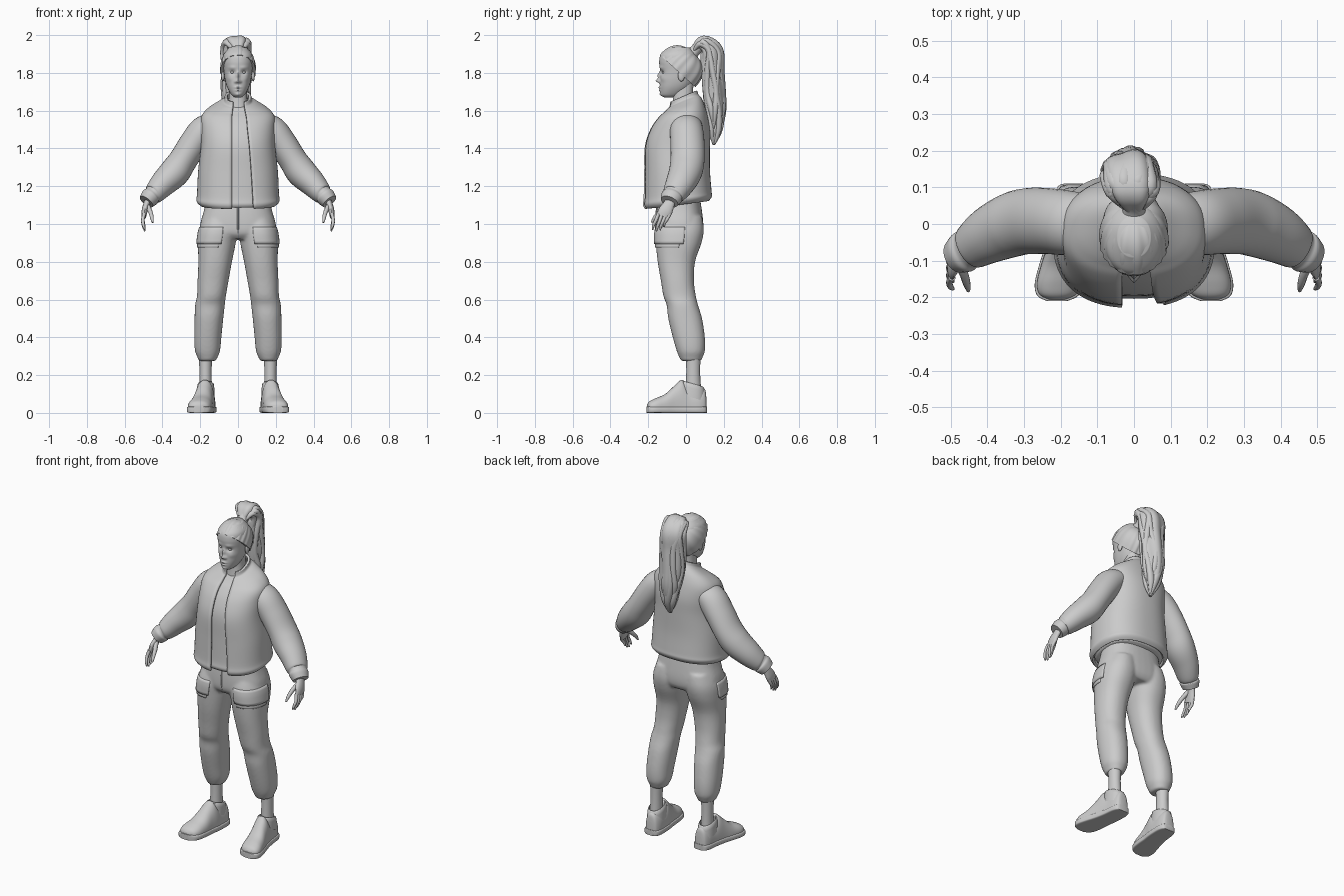
import bpy, math, random
from math import sin, cos, pi, exp, asin
from mathutils import Vector

random.seed(4)
cube = bpy.data.objects.get("Cube")
if cube:
    bpy.data.objects.remove(cube)

grey = bpy.data.materials.new("plain grey")
grey.use_nodes = True
COLOUR = (0.6, 0.6, 0.6, 1)
grey.diffuse_color = COLOUR
grey.node_tree.nodes["Principled BSDF"].inputs["Base Color"].default_value = COLOUR


def spline(rows, k=5):
    """Catmull-Rom resampling of rows of numbers."""
    out = []
    for i in range(len(rows) - 1):
        a, b, c, d = rows[max(i - 1, 0)], rows[i], rows[i + 1], rows[min(i + 2, len(rows) - 1)]
        for s in range(k):
            t = s / k
            out.append([q + t * (r - p) / 2 + t * t * (p - 2.5 * q + 2 * r - w / 2)
                        + t ** 3 * (1.5 * (q - r) + (w - p) / 2)
                        for p, q, r, w in zip(a, b, c, d)])
    return out + [list(rows[-1])]


def power(v, p):
    return math.copysign(abs(v) ** (2 / p), v)


def loft(name, rings, closed=True, mirror=False, caps=True):
    """Skin a stack of equally long point rings."""
    n = len(rings[0])
    faces = [(r * n + i, r * n + (i + 1) % n, (r + 1) * n + (i + 1) % n, (r + 1) * n + i)
             for r in range(len(rings) - 1) for i in range(n if closed else n - 1)]
    if closed and caps:
        last = (len(rings) - 1) * n
        faces += [tuple(range(n))[::-1], tuple(range(last, last + n))]
    mesh = bpy.data.meshes.new(name)
    mesh.from_pydata([tuple(v) for ring in rings for v in ring], [], faces)
    mesh.materials.append(grey)
    obj = bpy.data.objects.new(name, mesh)
    bpy.context.collection.objects.link(obj)
    bpy.ops.object.select_all(action="DESELECT")
    obj.select_set(True)
    bpy.context.view_layer.objects.active = obj
    bpy.ops.object.mode_set(mode="EDIT")
    bpy.ops.mesh.select_all(action="SELECT")
    bpy.ops.mesh.normals_make_consistent(inside=False)
    bpy.ops.object.mode_set(mode="OBJECT")
    bpy.ops.object.shade_smooth_by_angle(angle=math.radians(50))
    if mirror:
        obj.modifiers.new("mirror", "MIRROR")
    return obj


def level(z, x0, x1, y0, y1, p=2.3, n=40, tilt=0, t0=0, t1=None):
    """Horizontal rounded section, starting at the front."""
    cx, cy, rx, ry = (x0 + x1) / 2, (y0 + y1) / 2, (x1 - x0) / 2, (y1 - y0) / 2
    full = t1 is None
    pts = []
    for i in range(n):
        t = 2 * pi * i / n if full else t0 + (t1 - t0) * i / (n - 1)
        dy = -ry * power(cos(t), p)
        pts.append(Vector((cx + rx * power(sin(t), p), cy + dy, z + tilt * dy)))
    return pts


def tube(name, rows, n=20, mirror=False, k=5, ridge=0, side=(0, 1, 0)):
    """Tube along x, y, z with a radius along 'side' and one across it."""
    rows = spline(rows, k)
    pts = [Vector(r[:3]) for r in rows]
    rings = []
    for i, r in enumerate(rows):
        d = (pts[min(i + 1, len(pts) - 1)] - pts[max(i - 1, 0)]).normalized()
        v = d.cross(Vector(side)).normalized()
        u = v.cross(d)
        ring = []
        for j in range(n):
            a = 2 * pi * j / n
            w = 1 + ridge * sin(5 * a + i * 0.15)
            ring.append(pts[i] + (u * cos(a) * r[3] + v * sin(a) * r[4]) * w)
        rings.append(ring)
    return loft(name, rings, mirror=mirror)


def ball(name, x, y, z, rx, ry, rz, mirror=False):
    rings = [level(z - rz * cos(a), x - rx * sin(a), x + rx * sin(a), y - ry * sin(a), y + ry * sin(a), 2, 20)
             for a in [pi * (i + 0.1) / 12.2 for i in range(13)]]
    return loft(name, rings, mirror=mirror)


# Head: stacked sections (z, front, back, half width) with sculpted features
head = spline([(1.67, -.115, -.06, .018), (1.685, -.133, -.02, .036), (1.72, -.138, .02, .056),
               (1.76, -.138, .045, .068), (1.81, -.137, .058, .075), (1.86, -.142, .06, .08),
               (1.9, -.132, .05, .074), (1.935, -.09, .02, .045)], 9)
features = [(0, 1.758, .01, .01, -.022), (0, 1.785, .008, .018, -.014), (.013, 1.753, .007, .007, -.008),
            (.03, 1.803, .015, .01, .012), (.032, 1.828, .02, .008, -.004), (0, 1.723, .016, .005, -.008),
            (0, 1.708, .014, .005, -.007), (0, 1.685, .014, .01, -.006), (.045, 1.77, .015, .015, -.004)]
rings = []
for z, yf, yb, hw in head:
    ring = level(z, -hw, hw, yf, yb, 2.2, 96)
    for v in ring:
        if v.y < (yf + yb) / 2:
            v.y += sum(d * exp(-((abs(v.x) - x) / a) ** 2 - ((z - zz) / b) ** 2)
                       for x, zz, a, b, d in features)
    rings.append(ring)
loft("head", rings)
ball("eyes", .03, -.116, 1.803, .011, .012, .007, True)
ball("ears", .08, -.025, 1.785, .009, .018, .03, True)
loft("neck", [level(z, -w, w, a, b) for z, w, a, b in
              [(1.52, .08, -.09, .07), (1.63, .052, -.07, .05), (1.69, .047, -.07, .035), (1.74, .047, -.07, .04)]])

# Swept-back hair: ridged dome from the hairline to the hair tie
centre, axis, slope = Vector((0, -.045, 1.81)), Vector((0, .67, .74)), Vector((0, .74, -.67))
rings = []
for s in range(15):
    a = pi / 2 * s / 14.3
    r, h = power(cos(a), 2.5), power(sin(a), 2.5) * .128
    ring = []
    for i in range(120):
        t = 2 * pi * i / 120
        w = r * (1 + .018 * sin(17 * t + 2 * sin(3 * t)))
        ring.append(centre + axis * h + Vector((.094 * w * sin(t), 0, 0)) + slope * (.126 * w * cos(t)))
    rings.append(ring)
loft("swept_hair", rings)
tube("hair_tie", [(0, .025, 1.895, .036, .036), (0, .05, 1.92, .03, .03), (0, .075, 1.945, .04, .035)], side=(1, 0, 0))

# Ponytail: core with loose wavy locks
core = [(0, .05, 1.925, .03, .025), (-.005, .09, 1.962, .06, .036), (-.01, .135, 1.915, .072, .06),
        (-.01, .14, 1.82, .07, .06), (-.01, .147, 1.7, .068, .06), (-.005, .155, 1.6, .055, .055),
        (0, .153, 1.5, .035, .035), (.005, .147, 1.42, .008, .006)]
tube("ponytail", core, 40, ridge=.07, side=(1, 0, 0))
for i in range(11):
    a, phase = 2 * pi * i / 11, random.uniform(0, 6)
    stop = random.choice([6, 7, 7])
    lock = []
    for j, (x, y, z, rw, rd) in enumerate(core[:stop + 1]):
        b = a + .3 * sin(phase + j * 1.6)
        thick = (.006 if j == 0 else .004 if j == stop else .021)
        lock.append((x + rw * .88 * cos(b), y + rd * .72 * sin(b), z + (.018 * sin(b) if j < 2 else 0),
                     thick, thick * .8))
    tube("hair_lock", lock, 10, side=(1, 0, 0))

# Shirt and open jacket: z, half width, front, back, tilt, opening edges
coat = spline([(1.105, .195, -.212, .115, .13, -.032, .082), (1.125, .213, -.222, .13, .13, -.032, .08),
               (1.16, .21, -.218, .128, .1, -.032, .078), (1.28, .204, -.215, .12, .03, -.032, .07),
               (1.41, .19, -.212, .12, 0, -.032, .06), (1.5, .19, -.182, .12, 0, -.032, .05),
               (1.565, .188, -.142, .108, .05, -.032, .045), (1.605, .155, -.115, .092, .2, -.03, .04),
               (1.635, .1, -.095, .075, .35, -.028, .036), (1.65, .07, -.084, .06, .45, -.026, .034),
               (1.675, .063, -.08, .052, .45, -.026, .034)])
shell, shirt = [], []
for z, w, yf, yb, tilt, xl, xr in coat:
    t0, t1 = (asin(min(1, abs(x) / w) ** 1.2) for x in (xr, xl))
    shell.append(level(z, -w, w, yf, yb, 2.4, 72, tilt, t0, 2 * pi - t1))
    if z < 1.66:
        shirt.append(level(z, .016 - w, w - .016, yf + .018, yb - .016, 2.4, 48, tilt))
jacket = loft("jacket_body", shell, closed=False)
solid = jacket.modifiers.new("thickness", "SOLIDIFY")
solid.thickness, solid.offset = .014, 0
loft("shirt", shirt)

# Sleeves with gathered cuffs
tube("sleeves", [(.12, .0, 1.535, .08, .06), (.18, .003, 1.495, .088, .078), (.235, .008, 1.425, .09, .077),
                 (.29, .008, 1.34, .09, .075), (.335, -.003, 1.275, .088, .08), (.395, -.03, 1.215, .078, .07),
                 (.44, -.06, 1.165, .064, .057), (.455, -.07, 1.152, .054, .048), (.465, -.076, 1.142, .058, .051),
                 (.485, -.088, 1.118, .048, .043)], 32, True)

# Hands
tube("palms", [(.468, -.075, 1.14, .026, .02), (.484, -.09, 1.105, .03, .017), (.494, -.108, 1.07, .037, .016),
               (.498, -.122, 1.04, .034, .012)], 16, True)
for i, name in enumerate(["index", "middle", "ring", "little"]):
    y, drop = -.15 + .02 * i, (.008, 0, .006, .022)[i]
    tube(name + "_fingers", [(.497, y + .004, 1.055, .01, .01), (.504, y - .01, 1.015 + drop / 2, .009, .009),
                             (.5, y - .022, .985 + drop, .008, .008), (.493, y - .027, .962 + drop, .004, .004)],
         10, True)
tube("thumbs", [(.482, -.1, 1.1, .014, .014), (.465, -.135, 1.067, .013, .012), (.456, -.165, 1.035, .01, .01),
                (.452, -.182, 1.008, .005, .005)], 10, True)

# Trousers: hips plus two legs, fused into one skin
hips = loft("trousers", [level(z, -w, w, a, b, 2.5) for z, w, a, b in spline(
    [(1.16, .165, -.14, .07), (1.08, .178, -.155, .083), (1.0, .2, -.16, .092), (.95, .196, -.155, .088),
     (.92, .17, -.13, .07)])])
legs = [(1.04, .02, .18, -.14, .085), (.97, .005, .206, -.162, .094), (.9, .012, .212, -.16, .082),
        (.8, .032, .21, -.15, .048), (.7, .05, .214, -.133, .042), (.62, .064, .217, -.12, .052),
        (.57, .07, .227, -.102, .064), (.5, .078, .23, -.094, .085), (.4, .088, .232, -.07, .1),
        (.33, .095, .228, -.05, .1), (.295, .108, .215, -.036, .088), (.275, .118, .207, -.026, .08)]
leg = loft("leg", [level(*row, 2.2) for row in spline(legs)], mirror=True)
bpy.ops.object.modifier_apply(modifier="mirror")
hips.select_set(True)
bpy.context.view_layer.objects.active = hips
bpy.ops.object.join()
fuse = hips.modifiers.new("fuse", "REMESH")
fuse.mode, fuse.voxel_size, fuse.use_smooth_shade = "VOXEL", .008, True
relax = hips.modifiers.new("relax", "SMOOTH")
relax.factor, relax.iterations = .5, 6

# Thigh pockets: curved flaps wrapped round the front and outside of each leg
for name, top, bottom, grow, start, end in [("pocket_flaps", .985, .895, .009, -.25, 1.75),
                                            ("pocket_bags", .93, .875, .005, -.1, 1.6)]:
    flap = []
    for i in range(7):
        z = top + (bottom - top) * i / 6
        row = min(spline(legs, 12), key=lambda r: abs(r[0] - z))
        g = grow * (0.3 + .7 * i / 6)
        flap.append(level(z, row[1], row[2] + g, row[3] - g, row[4] + g, 2.2, 30, 0, start, end))
    pocket = loft(name, flap, closed=False, mirror=True)
    pocket.modifiers.new("thickness", "SOLIDIFY").thickness = .012
tube("fly_seam", [(0, -.154, 1.1, .003, .004), (0, -.163, 1.0, .003, .004), (0, -.152, .95, .003, .004)], 8)

# Ankles and shoes
loft("ankles", [level(z, .172 - w, .172 + w, .038 - d, .038 + d, 2) for z, w, d in
                [(.32, .036, .04), (.22, .032, .036), (.12, .034, .042)]], mirror=True)
upper, sole = [], []
for y, cx, w, h in spline([(.108, .166, .02, .08), (.1, .166, .036, .125), (.07, .167, .047, .135),
                           (.02, .17, .05, .135), (-.02, .175, .052, .175), (-.06, .183, .054, .145),
                           (-.11, .193, .06, .1), (-.16, .203, .062, .078), (-.192, .208, .05, .062),
                           (-.206, .21, .022, .045)]):
    ring = [(2 * pi * i / 32) for i in range(32)]
    upper.append([(cx + w * power(cos(a), 2.3), y, max(.012, .03 + (h - .03) * power(sin(a), 2.3))) for a in ring])
    sole.append([(cx + (w + .006) * power(cos(a), 6), y * 1.02, .017 + .017 * power(sin(a), 6)) for a in ring])
loft("shoe_uppers", upper, mirror=True)
loft("shoe_soles", sole, mirror=True)
loft("shoe_collars", [level(z, .171 - w, .171 + w, .035 - d, .035 + d, 2.2, 32, -.28) for z, w, d in
                      [(.08, .048, .066), (.13, .046, .064), (.15, .043, .06), (.155, .038, .052), (.13, .033, .045)]],
     mirror=True, caps=False)
